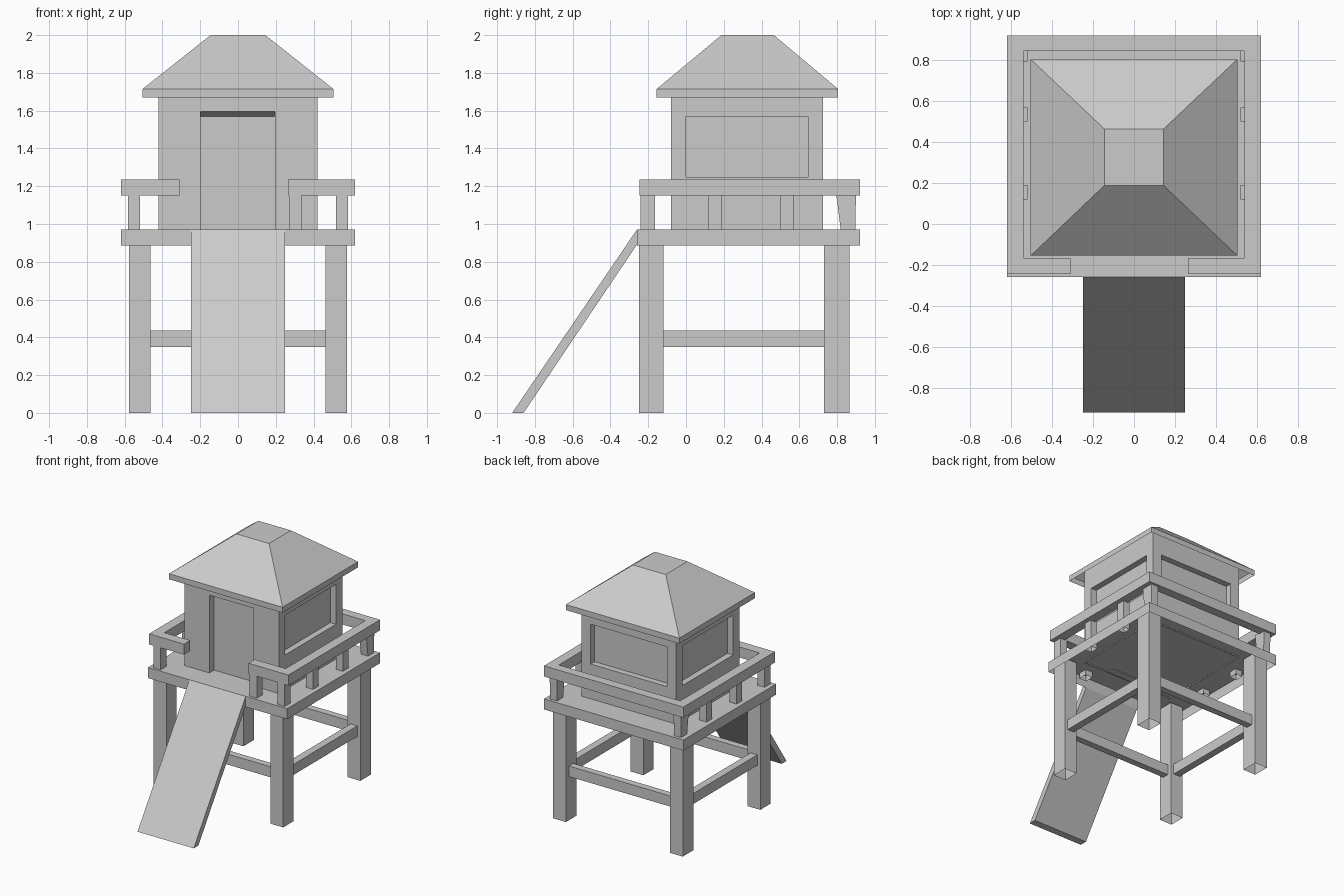
import bpy
import bmesh
from mathutils import Vector

cube = bpy.data.objects.get("Cube")
if cube:
    bpy.data.objects.remove(cube, do_unlink=True)

# One plain grey for the whole model
GREY = (0.6, 0.6, 0.6, 1)
grey = bpy.data.materials.new("plain_grey")
grey.use_nodes = True
grey.diffuse_color = GREY
grey.node_tree.nodes["Principled BSDF"].inputs["Base Color"].default_value = GREY


def finish(name, bm):
    """Turn a bmesh into a named, flat-shaded object."""
    mesh = bpy.data.meshes.new(name)
    bm.to_mesh(mesh)
    bm.free()
    mesh.materials.append(grey)
    obj = bpy.data.objects.new(name, mesh)
    bpy.context.collection.objects.link(obj)
    return obj


def loft(name, rings, cap_start=True, cap_end=True):
    """Join matching rings of points, with optional end caps."""
    bm = bmesh.new()
    loops = [[bm.verts.new(p) for p in ring] for ring in rings]
    n = len(loops[0])
    for a, b in zip(loops, loops[1:]):
        for i in range(n):
            j = (i + 1) % n
            bm.faces.new((a[i], a[j], b[j], b[i]))
    if cap_start:
        bm.faces.new(loops[0][::-1])
    if cap_end:
        bm.faces.new(loops[-1])
    return finish(name, bm)


def rect(x, y, z):
    return [(x[0], y[0], z), (x[1], y[0], z), (x[1], y[1], z), (x[0], y[1], z)]


def box(name, x, y, z, bottom=True):
    return loft(name, [rect(x, y, z[0]), rect(x, y, z[1])], cap_start=bottom)


def mirrored(span, side):
    return tuple(sorted(side * v for v in span))


# Deck: a shallow tray, open underneath
box("deck", (-0.62, 0.62), (-0.26, 0.92), (0.885, 0.97), bottom=False)

# Legs, side braces, side rails and posts on both sides
LEG_Y = {"front": (-0.25, -0.12), "back": (0.73, 0.865)}
for label, side in (("left", 1), ("right", -1)):
    for end, y in LEG_Y.items():
        box(f"{end}_{label}_leg", mirrored((0.463, 0.577), side), y, (0, 0.96), bottom=False)
    box(f"{label}_brace", mirrored((0.49, 0.55), side), (-0.13, 0.74), (0.35, 0.435))
    box(f"{label}_rail", mirrored((0.54, 0.62), side), (-0.245, 0.92), (1.15, 1.235))
    post_x = mirrored((0.52, 0.583), side)
    for i, y in enumerate(((-0.24, -0.165), (0.12, 0.19), (0.50, 0.57))):
        box(f"{label}_post_{i + 1}", post_x, y, (0.925, 1.16), bottom=False)
    # Back corner post widens towards the rail
    loft(f"{label}_back_post",
         [rect(post_x, (0.825, 0.895), 0.925), rect(post_x, (0.795, 0.9), 1.16)],
         cap_start=False)

# Front and back braces
box("front_brace", (-0.47, 0.47), (-0.21, -0.155), (0.35, 0.435))
box("back_brace", (-0.47, 0.47), (0.77, 0.825), (0.35, 0.435))

# Back rail and the two short front rails
box("back_rail", (-0.54, 0.54), (0.845, 0.92), (1.15, 1.235))
box("front_right_rail", (-0.54, -0.31), (-0.245, -0.165), (1.15, 1.235))
box("front_left_rail", (0.265, 0.54), (-0.245, -0.165), (1.15, 1.235))
box("rail_end_post", (0.27, 0.335), (-0.24, -0.165), (0.925, 1.16), bottom=False)

# Ramp: side profile swept across the width
PROFILE = [(-0.92, 0), (-0.86, 0), (-0.26, 0.89), (-0.26, 0.97)]
loft("ramp", [[(x, y, z) for y, z in PROFILE] for x in (-0.25, 0.25)])


def cabin_wall(name, start, end, gap, z_gap, depth, lintel_drop=0):
    """Wall from start to end with one recessed panel; outside is on the right."""
    start, end = Vector(start), Vector(end)
    along = (end - start).normalized()
    length = (end - start).length
    inward = Vector((-along.y, along.x))

    def ring(u, z, d=0):
        pts = []
        for a, h in ((u[0], z[0]), (u[1], z[0]), (u[1], z[1]), (u[0], z[1])):
            p = start + along * a + inward * d
            pts.append((p.x, p.y, h))
        return pts

    inner_z = (z_gap[0], z_gap[1] - lintel_drop)
    loft(name, [ring((0, length), (0.96, 1.75)), ring(gap, z_gap), ring(gap, inner_z, depth)],
         cap_start=False)


# Cabin: front wall with door, other walls with windows
X, FRONT, BACK = 0.42, -0.08, 0.725
WINDOW = (1.25, 1.57)
cabin_wall("front_wall_with_door", (-X, FRONT), (X, FRONT), (0.222, 0.615),
           (0.965, 1.595), 0.06, lintel_drop=0.025)
cabin_wall("left_wall_with_window", (X, FRONT), (X, BACK), (0.08, 0.725), WINDOW, 0.05)
cabin_wall("back_wall_with_window", (X, BACK), (-X, BACK), (0.08, 0.76), WINDOW, 0.05)
cabin_wall("right_wall_with_window", (-X, BACK), (-X, FRONT), (0.08, 0.725), WINDOW, 0.05)

# Hipped roof with a flat top and open eaves
EAVE_X, EAVE_Y = (-0.505, 0.505), (-0.155, 0.805)
loft("roof", [rect(EAVE_X, EAVE_Y, 1.67), rect(EAVE_X, EAVE_Y, 1.715),
              rect((-0.145, 0.145), (0.188, 0.465), 2.0)], cap_start=False)
